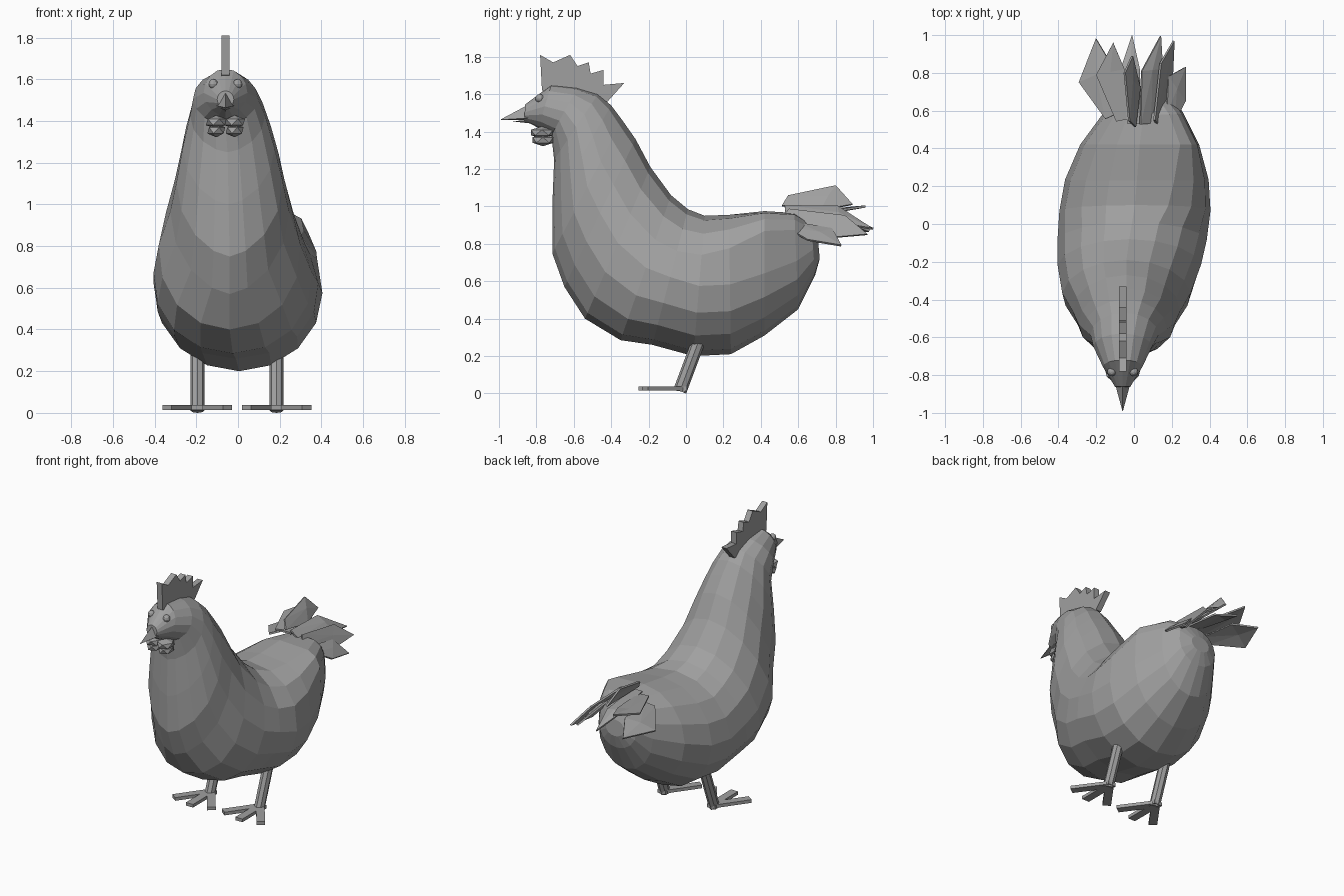
import bpy, bmesh, math
from mathutils import Vector

if "Cube" in bpy.data.objects:
    bpy.data.objects.remove(bpy.data.objects["Cube"])

grey = bpy.data.materials.new("plain_grey")
grey.diffuse_color = (0.35, 0.35, 0.35, 1)
grey.use_nodes = True
grey.node_tree.nodes["Principled BSDF"].inputs["Base Color"].default_value = grey.diffuse_color
CX = -0.06  # head centre line


def finish(name, bm):
    bmesh.ops.recalc_face_normals(bm, faces=bm.faces[:])
    me = bpy.data.meshes.new(name)
    bm.to_mesh(me)
    bm.free()
    me.materials.append(grey)
    ob = bpy.data.objects.new(name, me)
    bpy.context.collection.objects.link(ob)
    return ob


def loft(name, rings):
    bm = bmesh.new()
    loops = [[bm.verts.new(p) for p in r] for r in rings]
    n = len(loops[0])
    for a, b in zip(loops, loops[1:]):
        for i in range(n):
            j = (i + 1) % n
            bm.faces.new((a[i], a[j], b[j], b[i]))
    bm.faces.new(loops[0])
    bm.faces.new(loops[-1])
    return finish(name, bm)


def prism(name, pts, offset):
    """Extrude a flat outline along an offset vector."""
    off = Vector(offset)
    return loft(name, [[Vector(p) for p in pts], [Vector(p) + off for p in pts]])


# Body, neck and head: rings fan from the tail, along the body and up the neck
# (under y, under z, upper y, upper z, centre x, half width, right shoulder squareness)
stations = [
    (0.715, 0.72, 0.705, 0.83, 0.05, 0.07, 1),
    (0.69, 0.63, 0.67, 0.91, 0.05, 0.145, .7),
    (0.60, 0.45, 0.58, 0.965, 0.05, 0.21, .45),
    (0.42, 0.31, 0.42, 0.975, 0.03, 0.315, .4),
    (0.24, 0.21, 0.23, 0.955, 0.015, 0.38, .68),
    (0.04, 0.20, 0.10, 0.95, 0.005, 0.40, .85),
    (-0.18, 0.26, 0.01, 0.985, -0.01, 0.395, 1),
    (-0.35, 0.285, -0.08, 1.06, -0.025, 0.38, 1),
    (-0.54, 0.40, -0.19, 1.21, -0.04, 0.34, 1),
    (-0.65, 0.57, -0.27, 1.36, -0.04, 0.285, 1),
    (-0.715, 0.75, -0.34, 1.46, -0.04, 0.255, 1),
    (-0.715, 1.00, -0.40, 1.54, -0.045, 0.22, 1),
    (-0.705, 1.25, -0.47, 1.60, -0.05, 0.18, 1),
    (-0.72, 1.38, -0.58, 1.635, -0.06, 0.155, 1),
    (-0.79, 1.42, -0.72, 1.65, -0.06, 0.105, 1),
    (-0.865, 1.46, -0.86, 1.545, -0.06, 0.04, 1),
]
SIDES = 16
rings = []
for by, bz, ty, tz, cx, w, square in stations:
    low, top = Vector((cx, by, bz)), Vector((cx, ty, tz))
    mid, up = (low + top) / 2, (top - low) / 2
    ring = []
    for i in range(SIDES):
        a = 2 * math.pi * i / SIDES
        c, s = math.cos(a), math.sin(a)
        if c > 1e-6 and s > 1e-6:          # squarer right shoulder
            c, s = c ** square, s ** square
        elif s < 0 and by < -0.6:          # keeled breast
            c = math.copysign(abs(c) ** 1.25, c)
        if -0.6 < by < -0.1:               # fuller belly than back
            c *= 1 - 0.07 * s
        ring.append(mid + Vector((w * c, 0, 0)) + up * s)
    rings.append(ring)
loft("body", rings)

# Comb
comb = [(-.77, 1.62), (-.78, 1.81), (-.71, 1.77), (-.62, 1.81), (-.58, 1.75),
        (-.52, 1.77), (-.51, 1.71), (-.44, 1.73), (-.44, 1.65), (-.33, 1.66),
        (-.42, 1.56), (-.50, 1.56), (-.70, 1.60)]
prism("comb", [(CX - 0.02, y, z) for y, z in comb], (0.04, 0, 0))


# Beak: two tapering halves
def beak(name, base, tip_y, tip_z):
    tip = Vector((CX, tip_y, tip_z))
    ring = [Vector((CX + x, y, z)) for x, y, z in base]
    loft(name, [ring, [tip + (p - tip) * 0.03 for p in ring]])


beak("upper_beak", [(-.05, -.81, 1.475), (0, -.82, 1.46), (.05, -.81, 1.475),
                    (0, -.85, 1.54)], -0.995, 1.463)
beak("lower_beak", [(-.035, -.82, 1.465), (0, -.80, 1.44), (.035, -.82, 1.465)],
     -0.93, 1.455)

# Eyes and wattles
for side, s in (("left", -1), ("right", 1)):
    bm = bmesh.new()
    bmesh.ops.create_uvsphere(bm, u_segments=10, v_segments=6, radius=0.024)
    bmesh.ops.translate(bm, vec=(CX + s * 0.058, -0.782, 1.577), verts=bm.verts)
    finish(side + "_eye", bm)
    for name, y, z, size in (("upper", -0.77, 1.395, (0.056, 0.07, 0.033)),
                             ("lower", -0.765, 1.355, (0.048, 0.065, 0.033))):
        bm = bmesh.new()
        bmesh.ops.create_icosphere(bm, subdivisions=1, radius=1)
        bmesh.ops.scale(bm, vec=size, verts=bm.verts)
        bmesh.ops.translate(bm, vec=(CX + s * 0.044, y, z), verts=bm.verts)
        finish(f"{side}_{name}_wattle", bm)

# Legs and feet
for side, x in (("left", -0.195), ("right", 0.185)):
    leg = []
    for y, z in ((-0.033, 0.012), (0.09, 0.34)):
        leg.append([Vector((x + 0.034 * math.cos(a), y + 0.034 * math.sin(a),
                            z - 0.012 * math.sin(a)))
                    for a in (math.pi * i / 4 for i in range(8))])
    loft(side + "_leg", leg)
    toes = (("inner", -0.145, -0.22), ("middle", 0, -0.255), ("outer", 0.145, -0.22))
    for toe, tx, ty in toes:
        start, end = Vector((x, -0.02, 0.015)), Vector((x + tx, ty, 0.015))
        d = (end - start).normalized()
        n = Vector((-d.y, d.x, 0)) * 0.027
        prism(f"{side}_{toe}_toe", [start - n, start + n, end + n, end - n], (0, 0, 0.022))
    prism(side + "_heel", [(x - .03, -.05, .012), (x + .03, -.05, .012),
                           (x + .03, .005, .012), (x - .03, .005, .012)], (0, 0, .024))

# Tail feathers: root, left edge, tip, right edge
feathers = [
    ((-.01, .53, 1.03), (-.05, .80, 1.11), (-.01, .89, 1.01), (.03, .72, .98)),
    ((-.06, .55, .97), (-.20, .79, .97), (-.11, .96, 1.00), (-.05, .82, .98)),
    ((-.12, .57, .93), (-.29, .75, .86), (-.20, .98, .87), (-.11, .83, .93)),
    ((.00, .53, .98), (-.07, .82, .95), (-.01, 1.0, .88), (.03, .82, .95)),
    ((.06, .53, .98), (.04, .81, 1.00), (.14, .995, .88), (.15, .82, .91)),
    ((.12, .53, .96), (.14, .85, .95), (.21, .97, .85), (.20, .75, .83)),
    ((.19, .56, .90), (.18, .78, .88), (.27, .83, .79), (.27, .65, .82)),
]
for i, pts in enumerate(feathers):
    root, left, tip, right = (Vector(p) for p in pts)
    across = (right - left).normalized() * 0.035
    bm = bmesh.new()
    v = [bm.verts.new(p) for p in (root - across, root + across, right, tip, left)]
    m = bm.verts.new((left + right) / 2 + Vector((0, 0, 0.01)))  # raised quill
    for a, b in zip(v, v[1:] + v[:1]):
        bm.faces.new((a, b, m))
    ob = finish(f"tail_feather_{i + 1}", bm)
    mod = ob.modifiers.new("thickness", 'SOLIDIFY')
    mod.thickness = 0.012
    mod.offset = 0

# Stand the feet on the ground
low = min(v.co.z for ob in bpy.data.objects for v in ob.data.vertices)
for ob in bpy.data.objects:
    for v in ob.data.vertices:
        v.co.z -= low
